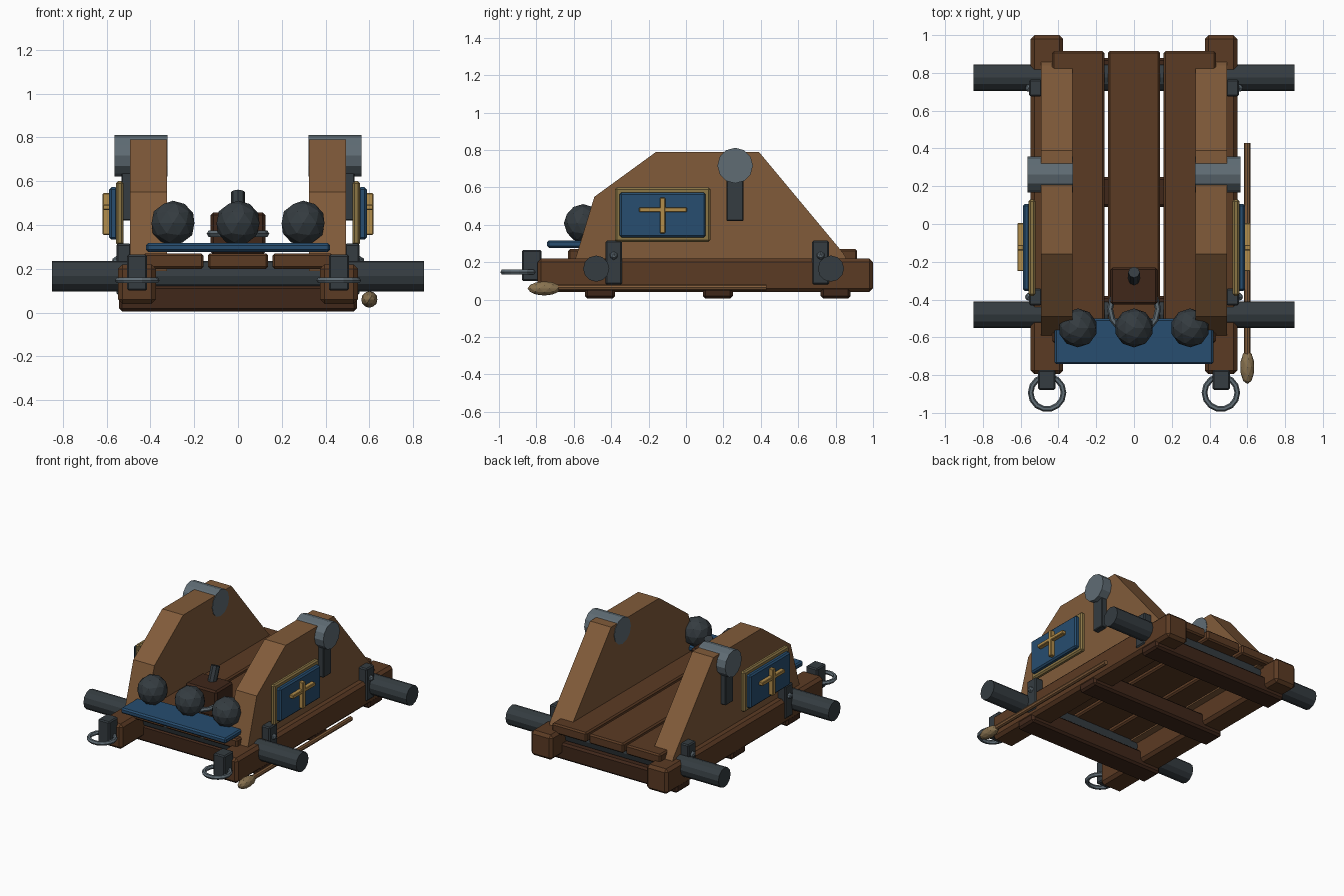
import bpy, bmesh
from math import pi, radians
from mathutils import Matrix, Vector

if "Cube" in bpy.data.objects:
    bpy.data.objects.remove(bpy.data.objects["Cube"])


def mat(name, r, g, b):
    m = bpy.data.materials.new(name)
    m.diffuse_color = (r, g, b, 1)
    m.use_nodes = True
    m.node_tree.nodes["Principled BSDF"].inputs["Base Color"].default_value = m.diffuse_color
    return m


OAK = mat("oak", 0.22, 0.105, 0.042)
DARK_OAK = mat("dark_oak", 0.105, 0.043, 0.017)
BEAM = mat("beam_wood", 0.05, 0.02, 0.01)
IRON = mat("iron", 0.035, 0.045, 0.052)
STEEL = mat("steel", 0.115, 0.15, 0.175)
BLUE = mat("blue_paint", 0.02, 0.075, 0.16)
GOLD = mat("gold", 0.45, 0.27, 0.07)
OLD_GOLD = mat("old_gold", 0.26, 0.18, 0.06)
FLEECE = mat("fleece", 0.25, 0.17, 0.08)


def finish(name, bm, material):
    bmesh.ops.recalc_face_normals(bm, faces=bm.faces)
    me = bpy.data.meshes.new(name)
    bm.to_mesh(me)
    bm.free()
    me.materials.append(material)
    ob = bpy.data.objects.new(name, me)
    bpy.context.collection.objects.link(ob)
    return ob


def box(name, x, y, z, material, bevel=0.0):
    """Box from (min, max) ranges with a one-step chamfer."""
    bm = bmesh.new()
    bmesh.ops.create_cube(bm, size=1)
    for v in bm.verts:
        v.co = [(r[0] + r[1]) / 2 + c * abs(r[1] - r[0]) for r, c in zip((x, y, z), v.co)]
    if bevel:
        bmesh.ops.bevel(bm, geom=bm.edges[:], offset=bevel, segments=1, affect='EDGES')
    return finish(name, bm, material)


def rod(name, a, b, radius, material, sides=12):
    """Cylinder between two points."""
    a, b = Vector(a), Vector(b)
    turn = (b - a).to_track_quat('Z', 'Y').to_matrix().to_4x4()
    bm = bmesh.new()
    bmesh.ops.create_cone(bm, cap_ends=True, segments=sides, radius1=radius, radius2=radius,
                          depth=(b - a).length, matrix=Matrix.Translation((a + b) / 2) @ turn)
    return finish(name, bm, material)


def ball(name, loc, radius, material, detail=2, scale=(1, 1, 1)):
    bm = bmesh.new()
    bmesh.ops.create_icosphere(bm, subdivisions=detail, radius=radius)
    bmesh.ops.scale(bm, vec=scale, verts=bm.verts)
    bmesh.ops.translate(bm, vec=loc, verts=bm.verts)
    return finish(name, bm, material)


def ring(name, loc, major, minor, material):
    bpy.ops.mesh.primitive_torus_add(location=loc, major_radius=major, minor_radius=minor,
                                     major_segments=14, minor_segments=6)
    ob = bpy.context.object
    ob.name = name
    ob.data.materials.append(material)


# stepped side cheek outline (y, z)
CHEEK = [(-0.60, 0.19), (-0.49, 0.55), (-0.16, 0.79), (0.39, 0.79), (0.84, 0.25), (0.875, 0.19)]


def cheek(name, x0, x1):
    bm = bmesh.new()
    face = bm.faces.new([bm.verts.new((x0, y, z)) for y, z in CHEEK])
    out = bmesh.ops.extrude_face_region(bm, geom=[face])
    bmesh.ops.translate(bm, vec=(x1 - x0, 0, 0),
                        verts=[g for g in out["geom"] if isinstance(g, bmesh.types.BMVert)])
    finish(name, bm, OAK)


# bed: cross beams, planks and axles
for y in (-0.46, 0.17, 0.80):
    box("cross_beam", (-0.543, 0.543), (y - 0.08, y + 0.08), (0.005, 0.125), BEAM, 0.014)
for x in (-0.295, 0, 0.295):
    box("deck_plank", (x - 0.138, x + 0.138), (-0.63, 0.915), (0.20, 0.27), DARK_OAK, 0.01)
for y in (-0.48, 0.775):
    rod("axle", (-0.85, y, 0.166), (0.85, y, 0.166), 0.07, IRON)

for side, s in (("left", -1), ("right", 1)):
    def span(a, b):
        return (min(s * a, s * b), max(s * a, s * b))

    # rail and cheek
    box(side + "_rail", span(0.375, 0.547), (-0.795, 1.0), (0.04, 0.22), DARK_OAK, 0.02)
    cheek(side + "_cheek", s * 0.325, s * 0.493)
    # pivot cap and its strap
    rod(side + "_pivot_cap", (s * 0.322, 0.263, 0.717), (s * 0.563, 0.263, 0.717), 0.095, STEEL)
    box(side + "_pivot_strap", span(0.487, 0.532), (0.217, 0.307), (0.42, 0.67), IRON, 0.005)
    # axle brackets with bolts
    for y in (-0.386, 0.72):
        box(side + "_axle_bracket", span(0.488, 0.555), (y - 0.045, y + 0.045), (0.08, 0.315), IRON, 0.008)
        ball(side + "_bracket_bolt", (s * 0.556, y, 0.235), 0.023, STEEL, 1)
    # side plaque: frame, panel, cross
    box(side + "_plaque_frame", span(0.522, 0.558), (-0.38, 0.13), (0.308, 0.60), OLD_GOLD, 0.01)
    box(side + "_plaque_panel", span(0.55, 0.588), (-0.355, 0.105), (0.333, 0.573), BLUE, 0.01)
    box(side + "_cross_upright", span(0.58, 0.618), (-0.14, -0.11), (0.355, 0.545), GOLD, 0.004)
    box(side + "_cross_arm", span(0.58, 0.617), (-0.25, 0.005), (0.468, 0.494), GOLD, 0.004)
    # front towing lug and ring
    box(side + "_tow_lug", span(0.415, 0.507), (-0.878, -0.772), (0.10, 0.265), IRON, 0.008)
    ring(side + "_tow_ring", (s * 0.46, -0.893, 0.147), 0.087, 0.015, STEEL)

# front tray with shot
box("shot_tray", (-0.42, 0.42), (-0.742, -0.50), (0.277, 0.317), BLUE, 0.01)
for x in (-0.297, 0, 0.297):
    ball("round_shot", (x, -0.55, 0.408), 0.103, IRON)

# wedge block with handle and ring
box("wedge_block", (-0.125, 0.125), (-0.427, -0.23), (0.265, 0.457), BEAM, 0.012)
rod("wedge_handle", (0, -0.305, 0.42), (0, -0.255, 0.55), 0.031, IRON, 8)
ring("wedge_ring", (0, -0.45, 0.36), 0.127, 0.016, STEEL)

# sponge pole on the right side
rod("sponge_pole", (0.60, -0.70, 0.065), (0.60, 0.43, 0.065), 0.017, OAK, 8)
ball("sponge_head", (0.60, -0.758, 0.06), 0.038, FLEECE, 2, (1, 2.35, 1))
